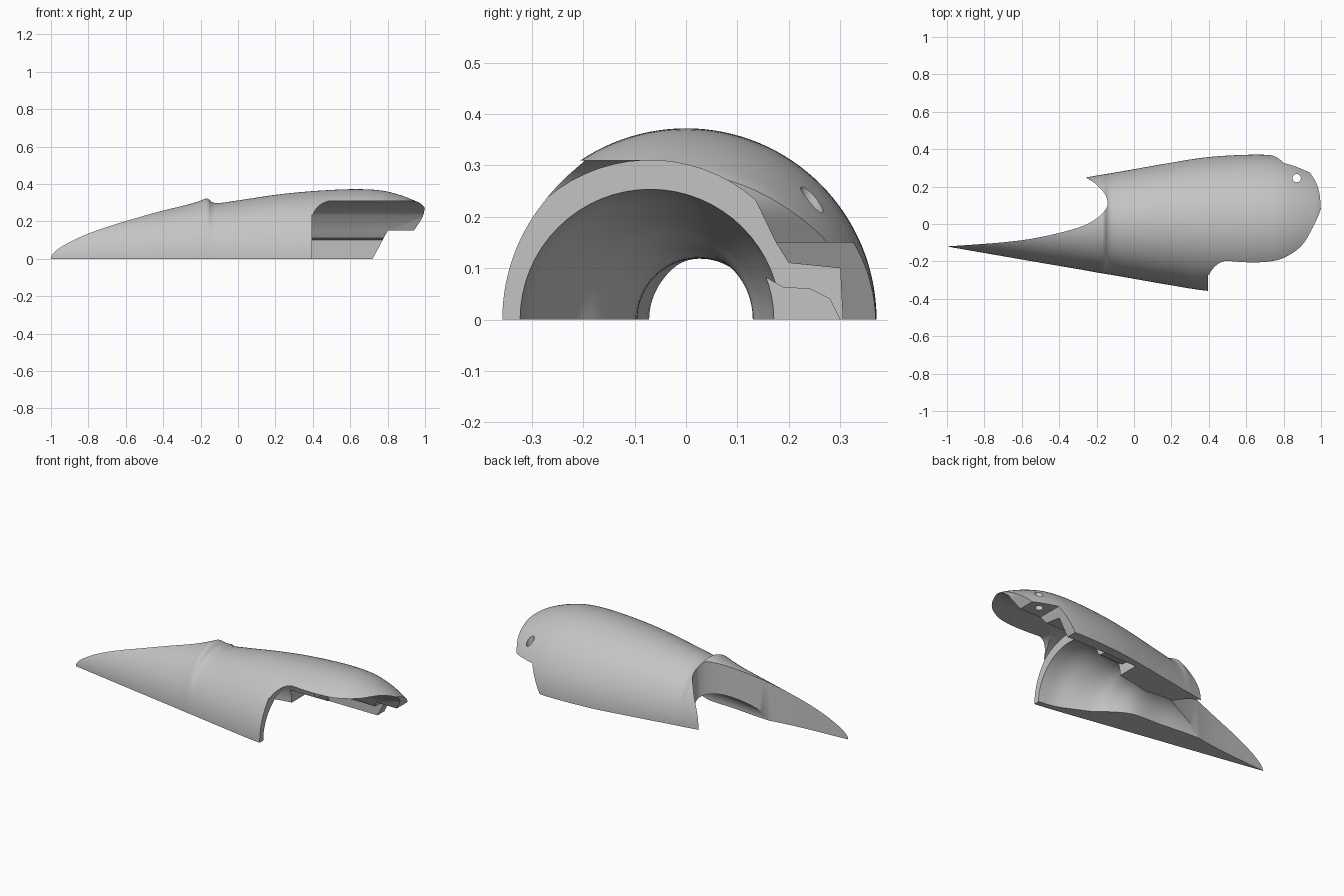
import bpy, bmesh
from math import sin, cos, pi
from mathutils import Vector

if "Cube" in bpy.data.objects:
    bpy.data.objects.remove(bpy.data.objects["Cube"])

grey = bpy.data.materials.new("plain grey")
grey.use_nodes = True
grey.diffuse_color = (0.55, 0.55, 0.55, 1)
grey.node_tree.nodes["Principled BSDF"].inputs["Base Color"].default_value = (0.55, 0.55, 0.55, 1)


def smooth_path(keys, steps=6):
    """Points on a curve running through all the key points."""
    pts = [Vector(k) for k in keys]
    pts = [2 * pts[0] - pts[1]] + pts + [2 * pts[-1] - pts[-2]]
    out = []
    for a, b, c, d in zip(pts, pts[1:], pts[2:], pts[3:]):
        for i in range(steps):
            t = i / steps
            out.append((2 * b + (c - a) * t + (2 * a - 5 * b + 4 * c - d) * t ** 2
                        + (3 * b - a - 3 * c + d) * t ** 3) / 2)
    return out + [pts[-2]]


def loft(name, rings):
    """Closed solid through a row of cross-sections."""
    bm = bmesh.new()
    rows = [[bm.verts.new(p) for p in ring] for ring in rings]
    n = len(rows[0])
    for a, b in zip(rows, rows[1:]):
        for i in range(n):
            j = (i + 1) % n
            bm.faces.new((a[i], a[j], b[j], b[i]))
    bm.faces.new(rows[0])
    bm.faces.new(rows[-1])
    bmesh.ops.recalc_face_normals(bm, faces=bm.faces)
    mesh = bpy.data.meshes.new(name)
    bm.to_mesh(mesh)
    bm.free()
    mesh.materials.append(grey)
    obj = bpy.data.objects.new(name, mesh)
    bpy.context.collection.objects.link(obj)
    return obj


def prism(name, outline, axis, low, high):
    """Flat outline pushed along one axis."""
    def place(p, h):
        q = list(p)
        q.insert(axis, h)
        return q
    return loft(name, [[place(p, h) for p in outline] for h in (low, high)])


def arc(cx, cy, r, start, end, n=24):
    return [(cx + r * cos(start + (end - start) * i / n),
             cy + r * sin(start + (end - start) * i / n)) for i in range(n + 1)]


# Outer body: half ellipses of (x, half width, height)
body_keys = [(-1.03, .115, .115), (-.8, .155, .185), (-.5, .207, .245), (-.3, .241, .283),
             (-.21, .257, .307), (-.165, .265, .322), (-.12, .272, .298), (0, .293, .312),
             (.2, .328, .342), (.39, .357, .361), (.6, .37, .372), (.75, .367, .367),
             (.85, .346, .346), (.94, .313, .313), (1.0, .282, .282), (1.06, .23, .23)]
shell = loft("shell", [[(x, a * cos(pi * i / 64), b * sin(pi * i / 64)) for i in range(65)]
                       for x, a, b in smooth_path(body_keys)])

cutters = []

# Curved upright wall that trims the narrow end
wall = smooth_path([(-1, -.12), (-.7, -.098), (-.5, -.07), (-.3, -.02), (-.2, .03),
                    (-.145, .09), (-.15, .15), (-.2, .21), (-.26, .25)], 8)
wall = [(-1.5, -.14), (-1.1, -.128)] + [tuple(p) for p in wall] + [(-.36, .31), (-.5, .6), (-1.5, .6)]
cutters.append(prism("wall_cutter", wall, 2, -.2, .8))

# Slanted and stepped trim at the nose
nose = [(.667, -.1), (.72, 0), (.8, .15), (.94, .15)]
nose += [tuple(p) for p in smooth_path([(.94, .15), (.985, .22), (1, .28), (.998, .31)])[1:]]
cutters.append(prism("nose_cutter", nose + [(1.1, .5), (1.3, .5), (1.3, -.1)], 1, -.7, .7))

# Arched recess behind the nose with a square pocket in the far wall
recess = [(-.38, -.1)] + arc(-.07, 0, .31, pi, .27 * pi)
recess += [(.175, .15), (.2, .11), (.3, .1), (.305, 0), (.305, -.1)]
cutters.append(prism("recess_cutter", recess, 0, .395, 1.4))

# Side window with one rounded corner
window = [(.395, -.1)] + arc(.505, .2, .11, pi, pi / 2, 12) + [(1.4, .31), (1.4, -.1)]
cutters.append(prism("window_cutter", window, 1, -.7, -.07))

# Bell shaped channel: (x, centre y, radius)
bell_keys = [(-1, .03, .09), (-.5, .028, .1), (-.25, .025, .117), (-.08, .02, .122),
             (.03, -.015, .145), (.1, -.035, .18), (.2, -.05, .215), (.3, -.065, .243),
             (.41, -.07, .255)]
cutters.append(loft("channel_cutter", [[(x, c + r * cos(pi * i / 32), r * sin(pi * i / 32))
                                        for i in range(64)] for x, c, r in smooth_path(bell_keys)]))

# Low groove beside the channel
groove = [(.08, -.1), (.08, .14), (.13, .125), (.15, .085), (.19, .062), (.24, .06),
          (.28, .04), (.3, 0), (.3, -.1)]
cutters.append(prism("groove_cutter", groove, 0, .24, .41))

# Screw hole
cutters.append(prism("hole_cutter", arc(.87, .245, .022, 0, 2 * pi, 32)[:-1], 2, .05, .6))

# Carve the body, then drop the cutters
for cutter in cutters:
    cutter.hide_render = True
    mod = shell.modifiers.new(cutter.name, "BOOLEAN")
    mod.operation = "DIFFERENCE"
    mod.solver = "EXACT"
    mod.object = cutter
graph = bpy.context.evaluated_depsgraph_get()
carved = bpy.data.meshes.new_from_object(shell.evaluated_get(graph))
shell.modifiers.clear()
shell.data = carved
for cutter in cutters:
    bpy.data.objects.remove(cutter)

bpy.ops.object.select_all(action="DESELECT")
shell.select_set(True)
bpy.context.view_layer.objects.active = shell
bpy.ops.object.shade_smooth_by_angle(angle=pi / 6)
